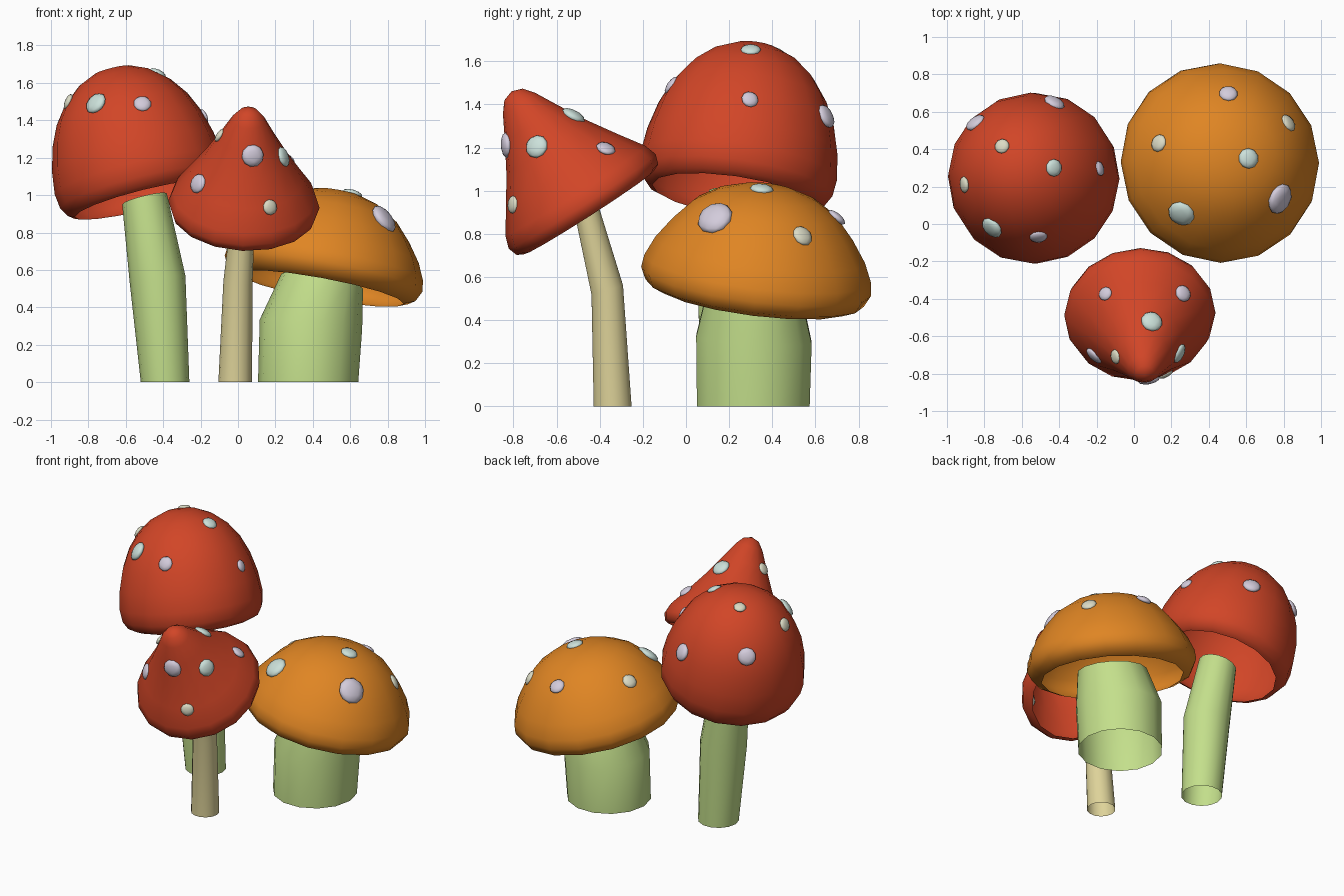
import bpy, bmesh, math
from mathutils import Vector

if "Cube" in bpy.data.objects:
    bpy.data.objects.remove(bpy.data.objects["Cube"])

Z = Vector((0, 0, 1))


def material(name, rgb):
    m = bpy.data.materials.new(name)
    m.diffuse_color = (*rgb, 1)
    m.use_nodes = True
    m.node_tree.nodes["Principled BSDF"].inputs["Base Color"].default_value = m.diffuse_color
    return m


RED = material("red cap", (0.64, 0.06, 0.02))
ORANGE = material("orange cap", (0.74, 0.235, 0.017))
GREEN = material("green stem", (0.55, 0.74, 0.26))
TAN = material("tan stem", (0.73, 0.65, 0.32))
TEAL = material("pale teal spot", (0.60, 0.75, 0.70))
LAVENDER = material("pale lavender spot", (0.65, 0.60, 0.71))
CREAM = material("pale cream spot", (0.71, 0.71, 0.56))


def finish(bm, name, mat):
    for f in bm.faces:
        f.smooth = True
    me = bpy.data.meshes.new(name)
    bm.to_mesh(me)
    bm.free()
    me.materials.append(mat)
    ob = bpy.data.objects.new(name, me)
    bpy.context.collection.objects.link(ob)
    return ob


def loft(name, rings, sides, mat):
    """Open tube through rings of (centre, axis, radius), bottom to top."""
    bm = bmesh.new()
    loops = []
    for c, axis, r in rings:
        q = Z.rotation_difference(Vector(axis).normalized())
        loops.append([bm.verts.new(Vector(c) + q @ Vector((
            r * math.cos(2 * math.pi * j / sides),
            r * math.sin(2 * math.pi * j / sides), 0))) for j in range(sides)])
    for lo, hi in zip(loops, loops[1:]):
        for j in range(sides):
            k = (j + 1) % sides
            bm.faces.new((lo[j], lo[k], hi[k], hi[j]))
    bmesh.ops.remove_doubles(bm, verts=bm.verts, dist=1e-4)
    return finish(bm, name, mat)


def mushroom(name, stem, axis, profile, spots, cap_mat, stem_mat):
    axis = Vector(axis).normalized()
    # stem: flat foot, half-tilted middle, top square to the cap
    tilts = [Z, Z + axis, axis]
    loft(name + "_stem", [(c, t, r) for (c, r), t in zip(stem, tilts)], 14, stem_mat)
    # cap: open shell around the stem top
    rim = Vector(stem[-1][0])
    cap = loft(name + "_cap", [(rim + axis * h, axis, r) for r, h in profile], 16, cap_mat)
    # spots: flattened balls pressed onto the cap
    for i, (x, y, z, r, mat) in enumerate(spots):
        _, loc, nor, _ = cap.closest_point_on_mesh(Vector((x, y, z)))
        bm = bmesh.new()
        bmesh.ops.create_icosphere(bm, subdivisions=2, radius=r)
        q = Z.rotation_difference(nor)
        for v in bm.verts:
            v.co.z *= 0.4
            v.co = loc + q @ v.co
        finish(bm, f"{name}_spot_{i + 1}", mat)


# tall red mushroom
mushroom(
    "tall_mushroom",
    [((-0.39, 0.20, 0), 0.13), ((-0.43, 0.20, 0.55), 0.15), ((-0.50, 0.225, 0.98), 0.123)],
    (-0.24, 0.14, 0.96),
    [(0.385, -0.005), (0.42, 0.01), (0.45, 0.06), (0.46, 0.14), (0.445, 0.26),
     (0.41, 0.39), (0.36, 0.5), (0.29, 0.595), (0.2, 0.67), (0.1, 0.715), (0, 0.725)],
    [(-0.71, 0.42, 1.66, 0.04, CREAM), (-0.42, 0.30, 1.67, 0.047, TEAL),
     (-0.17, 0.30, 1.43, 0.04, LAVENDER), (-0.91, 0.21, 1.5, 0.045, CREAM),
     (-0.77, -0.03, 1.5, 0.063, TEAL), (-0.51, -0.085, 1.5, 0.048, LAVENDER),
     (-0.87, 0.57, 1.4, 0.058, LAVENDER), (-0.42, 0.66, 1.35, 0.058, LAVENDER)],
    RED, GREEN)

# wide orange mushroom
mushroom(
    "wide_mushroom",
    [((0.375, 0.312, 0), 0.268), ((0.39, 0.315, 0.31), 0.275), ((0.45, 0.32, 0.54), 0.222)],
    (0.18, 0.125, 0.975),
    [(0.45, -0.04), (0.51, -0.015), (0.537, 0.04), (0.53, 0.10), (0.49, 0.19),
     (0.42, 0.29), (0.335, 0.385), (0.23, 0.45), (0.12, 0.485), (0, 0.497)],
    [(0.505, 0.70, 0.88, 0.05, LAVENDER), (0.84, 0.55, 0.8, 0.05, CREAM),
     (0.61, 0.35, 1.0, 0.055, TEAL), (0.125, 0.435, 0.92, 0.048, CREAM),
     (0.25, 0.05, 0.93, 0.073, TEAL), (0.79, 0.13, 0.88, 0.085, LAVENDER)],
    ORANGE, GREEN)

# small pointed red mushroom
mushroom(
    "pointed_mushroom",
    [((-0.015, -0.34, 0), 0.09), ((0.0, -0.365, 0.54), 0.078), ((0.03, -0.465, 0.925), 0.062)],
    (0.045, -0.54, 0.84),
    [(0.36, -0.03), (0.39, -0.015), (0.405, 0.03), (0.385, 0.09), (0.31, 0.2),
     (0.225, 0.33), (0.15, 0.46), (0.09, 0.57), (0.05, 0.62), (0, 0.637)],
    [(0.08, -0.84, 1.21, 0.06, LAVENDER), (0.26, -0.70, 1.21, 0.055, TEAL),
     (-0.21, -0.70, 1.06, 0.053, LAVENDER), (0.17, -0.80, 0.935, 0.042, CREAM),
     (-0.10, -0.71, 1.32, 0.04, CREAM), (-0.15, -0.375, 1.22, 0.038, LAVENDER),
     (0.265, -0.37, 1.2, 0.046, LAVENDER), (0.10, -0.51, 1.37, 0.058, TEAL)],
    RED, TAN)
